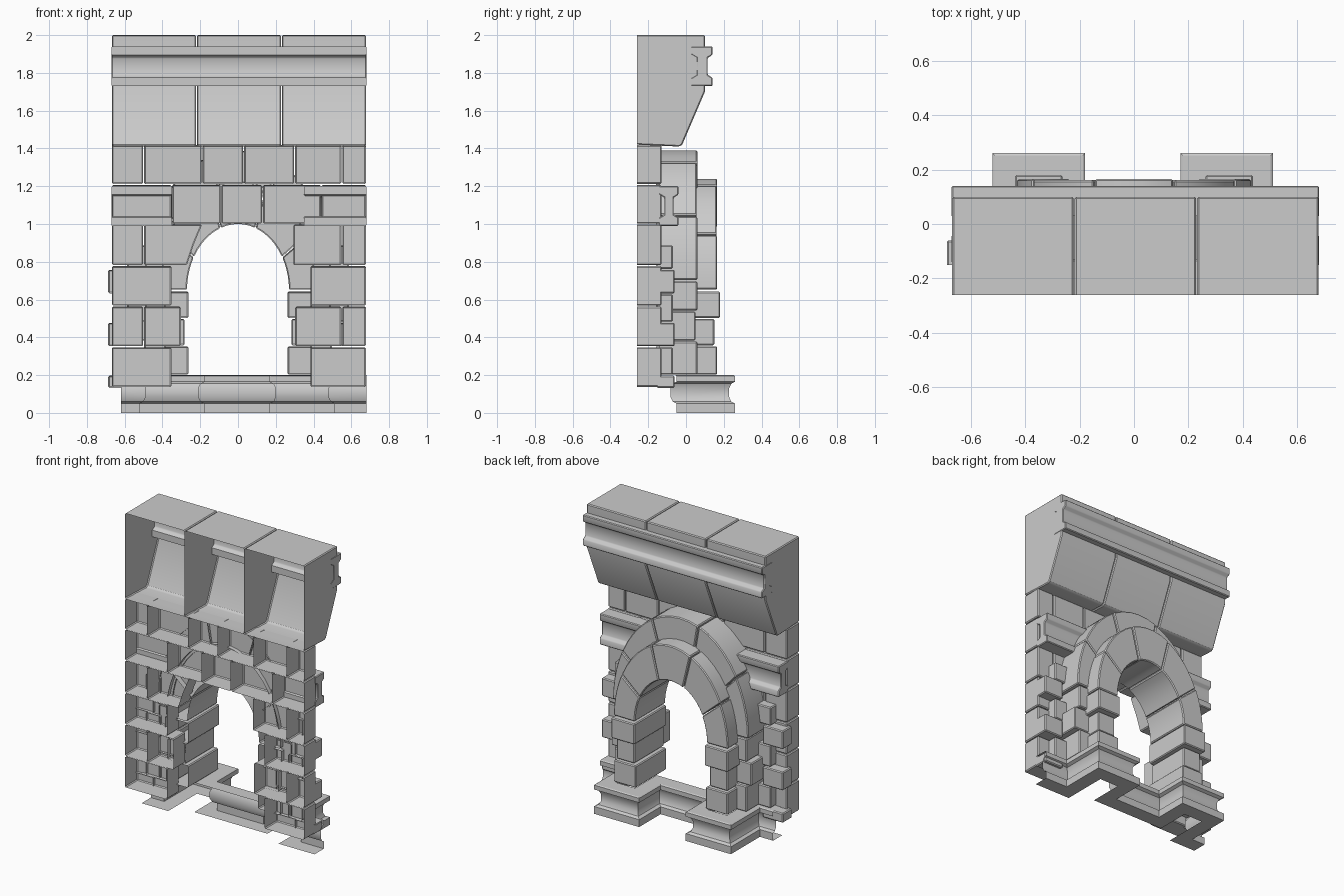
import bpy, bmesh, math
from mathutils import Vector

cube = bpy.data.objects.get("Cube")
if cube:
    bpy.data.objects.remove(cube)

stone = bpy.data.materials.new("pale grey stone")
stone.use_nodes = True
GREY = (0.6, 0.6, 0.6, 1)
stone.diffuse_color = GREY
stone.node_tree.nodes["Principled BSDF"].inputs["Base Color"].default_value = GREY


def finish(name, bm):
    mesh = bpy.data.meshes.new(name)
    bm.to_mesh(mesh)
    bm.free()
    mesh.materials.append(stone)
    ob = bpy.data.objects.new(name, mesh)
    bpy.context.collection.objects.link(ob)
    bpy.ops.object.select_all(action='DESELECT')
    ob.select_set(True)
    bpy.context.view_layer.objects.active = ob
    bpy.ops.object.shade_smooth_by_angle(angle=math.radians(30))
    return ob


def prism(name, points, lo, hi, axis="y", bevel=0.006, hollow=True):
    """Extrude an outline; hollow stones have no face on the -y side."""
    bm = bmesh.new()

    def ring(d):
        return [bm.verts.new((p, d, q) if axis == "y" else (d, p, q)) for p, q in points]
    a, b = ring(lo), ring(hi)
    bm.faces.new(a)
    bm.faces.new(b)
    for i in range(len(a)):
        j = (i + 1) % len(a)
        bm.faces.new((a[i], a[j], b[j], b[i]))
    bmesh.ops.recalc_face_normals(bm, faces=bm.faces)
    back = min(v.co.y for v in bm.verts) + 1e-5
    if bevel:
        edges = [e for e in bm.edges if e.calc_face_angle(0) > 0.6
                 and not all(v.co.y < back for v in e.verts)]
        bmesh.ops.bevel(bm, geom=edges, offset=bevel, segments=1, affect='EDGES')
    if hollow:
        gone = [f for f in bm.faces if all(v.co.y < back for v in f.verts)]
        bmesh.ops.delete(bm, geom=gone, context='FACES')
    return finish(name, bm)


def block(name, x0, x1, z0, z1, y0, y1, gap=0.003):
    x0, x1, z0, z1 = x0 + gap, x1 - gap, z0 + gap, z1 - gap
    return prism(name, [(x0, z0), (x1, z0), (x1, z1), (x0, z1)], y0, y1)


def arch_stones(name, centre_z, inner, outer, joints, y0, y1):
    """Wedge stones between two half ellipses."""
    for k, (t0, t1) in enumerate(zip(joints, joints[1:])):
        angles = [math.radians(t0 + 0.4 + (t1 - t0 - 0.8) * i / 5) for i in range(6)]

        def arc(size, order):
            return [(size[0] * math.cos(t), centre_z + size[1] * math.sin(t)) for t in order]
        prism(f"{name}_{k}", arc(outer, angles) + arc(inner, angles[::-1]), y0, y1 - 0.004 * (k % 2))


def sweep(name, path, profile):
    """Sweep an (offset, z) profile along a flat path, mitred; outward is left of travel."""
    bm = bmesh.new()
    pts = [Vector(p) for p in path]
    rows = []
    for i, p in enumerate(pts):
        normals = []
        for a, b in ((i - 1, i), (i, i + 1)):
            if a >= 0 and b < len(pts):
                d = (pts[b] - pts[a]).normalized()
                normals.append(Vector((-d.y, d.x)))
        m = normals[0] if len(normals) == 1 else normals[0] + normals[1]
        rows.append([bm.verts.new((p.x + m.x * o, p.y + m.y * o, z)) for o, z in profile])
    for r, s in zip(rows, rows[1:]):
        for i in range(len(profile) - 1):
            bm.faces.new((r[i], r[i + 1], s[i + 1], s[i]))
    bmesh.ops.recalc_face_normals(bm, faces=bm.faces)
    return finish(name, bm)


# Wall courses: bottom, top, then runs of joint positions
BACK, FACE = -0.26, -0.13
courses = [
    (1.21, 1.42, [[-0.67, -0.50, -0.19, 0.03, 0.30, 0.55, 0.68]]),
    (1.0, 1.21, [[-0.67, -0.35, -0.09, 0.13, 0.44, 0.68]]),
    (0.78, 1.0, [[-0.67, -0.50], [0.29, 0.55, 0.68]]),
    (0.565, 0.78, [[-0.67, -0.35], [0.38, 0.68]]),
    (0.35, 0.565, [[-0.67, -0.50, -0.30], [0.30, 0.55, 0.68]]),
    (0.135, 0.35, [[-0.67, -0.35], [0.38, 0.68]]),
]
for c, (z0, z1, runs) in enumerate(courses):
    for run in runs:
        for x0, x1 in zip(run, run[1:]):
            block(f"wall_stone_course_{c}", x0, x1, z0, z1, BACK, FACE)
prism("wall_stone_beside_arch",
      [(-0.497, 0.783), (-0.27, 0.783), (-0.235, 0.89), (-0.19, 0.997), (-0.497, 0.997)], BACK, FACE)

# Overhanging parapet
overhang = [(BACK, 2), (0.10, 2), (0.10, 1.70), (-0.02, 1.42), (-0.035, 1.41), (BACK, 1.42)]
for x0, x1 in ((-0.67, -0.22), (-0.22, 0.23), (0.23, 0.68)):
    prism("parapet_stone", overhang, x0 + 0.002, x1 - 0.002, axis="x")


def moulding(name, x0, x1, y0, y1, z0, z1):
    """Bar with two flanges and a hollowed web."""
    f, w = 0.045, 0.025
    half = [(y1, z0), (y1, z0 + f), (y1 - w, z0 + f + 0.015)]
    front = half + [(y, z0 + z1 - z) for y, z in half[::-1]]
    rear = [(y0 + y1 - y, z) for y, z in front[::-1]]
    prism(name, front + rear, x0, x1, axis="x", bevel=0.005, hollow=False)


moulding("parapet_cornice", -0.67, 0.68, 0.03, 0.14, 1.73, 1.94)
moulding("impost_moulding_left", 0.35, 0.68, -0.14, -0.04, 0.99, 1.20)
moulding("impost_moulding_right", -0.67, -0.35, -0.14, -0.04, 0.99, 1.20)

# Two stepped arch rings
arch_stones("inner_arch_stone", 0.65, (0.27, 0.35), (0.43, 0.59),
            [0, 30, 70, 110, 150, 180], -0.16, 0.165)
arch_stones("outer_arch_stone", 0.70, (0.40, 0.52), (0.51, 0.69),
            [0, 30, 65, 105, 145, 180], -0.14, 0.06)

# Piers under the rings and toothed stones at the wall ends
for side, sign in (("left", 1), ("right", -1)):
    def stack(name, joints, spans, y0, depths):
        for i, (z0, z1) in enumerate(zip(joints, joints[1:])):
            a, b = sorted(sign * x for x in spans[i % len(spans)])
            block(f"{name}_{side}_{i}", a, b, z0, z1, y0, depths[i % len(depths)])

    stack("inner_pier_stone", [0.2, 0.355, 0.50, 0.645],
          [(0.26, 0.43), (0.28, 0.42), (0.26, 0.44)], -0.16, [0.165, 0.15, 0.18])
    stack("outer_pier_stone", [0.2, 0.38, 0.54, 0.70],
          [(0.38, 0.50), (0.38, 0.53)], -0.14, [0.06, 0.05])
    reach = 0.68 if sign > 0 else 0.69
    stack("end_tooth_stone", [0.13, 0.20, 0.35, 0.48, 0.63, 0.76, 0.89],
          [(0.53, reach), (0.48, 0.59)], -0.15, [-0.06, -0.07])

# Moulded plinth stepping around both piers
half_path = [(0.17, 0.03), (0.17, 0.26), (0.51, 0.26), (0.51, -0.05)]
path = ([(-0.62, -0.05)] + [(-x - 0.01, y) for x, y in half_path[::-1]]
        + half_path + [(0.68, -0.05)])
sweep("plinth", path, [(-0.1, 0.2), (-0.008, 0.2), (0, 0.195), (0, 0.165), (-0.02, 0.155),
                       (-0.032, 0.13), (-0.032, 0.085), (-0.02, 0.06), (0, 0.05), (0, 0), (-0.1, 0)])
